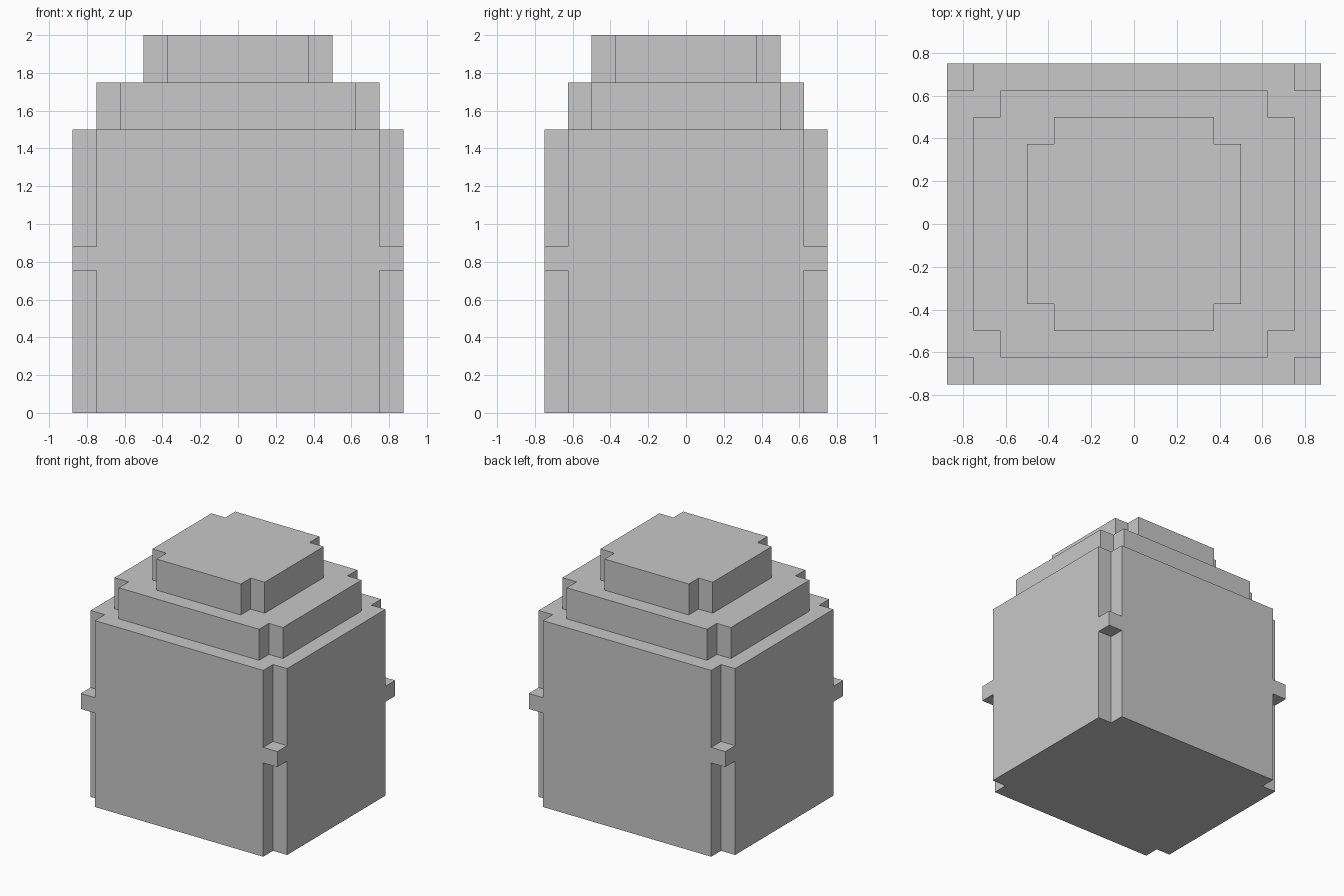
import bpy
import bmesh

cube = bpy.data.objects.get("Cube")
if cube:
    bpy.data.objects.remove(cube, do_unlink=True)

NOTCH = 0.125

grey = bpy.data.materials.new("light_grey")
grey.use_nodes = True
colour = (0.58, 0.58, 0.58, 1.0)
grey.diffuse_color = colour
grey.node_tree.nodes["Principled BSDF"].inputs["Base Color"].default_value = colour


def extrude_outline(name, outline, z0, z1):
    """Extrude a closed xy outline from z0 up to z1."""
    bm = bmesh.new()
    base = bm.faces.new([bm.verts.new((x, y, z0)) for x, y in outline])
    top = bmesh.ops.extrude_face_region(bm, geom=[base], use_keep_orig=True)
    verts = [g for g in top["geom"] if isinstance(g, bmesh.types.BMVert)]
    bmesh.ops.translate(bm, verts=verts, vec=(0, 0, z1 - z0))
    bmesh.ops.recalc_face_normals(bm, faces=bm.faces)
    mesh = bpy.data.meshes.new(name)
    bm.to_mesh(mesh)
    bm.free()
    mesh.materials.append(grey)
    obj = bpy.data.objects.new(name, mesh)
    bpy.context.collection.objects.link(obj)
    return obj


def notched_outline(hx, hy):
    """Rectangle with a small square cut out of each corner."""
    nx, ny = hx - NOTCH, hy - NOTCH
    return [(nx, -hy), (nx, -ny), (hx, -ny), (hx, ny), (nx, ny), (nx, hy),
            (-nx, hy), (-nx, ny), (-hx, ny), (-hx, -ny), (-nx, -ny), (-nx, -hy)]


# Stacked tiers: name, half width, half depth, bottom, top
for name, hx, hy, z0, z1 in [("main_body", 0.875, 0.75, 0.0, 1.5),
                             ("middle_tier", 0.75, 0.625, 1.5, 1.75),
                             ("top_tier", 0.5, 0.5, 1.75, 2.0)]:
    extrude_outline(name, notched_outline(hx, hy), z0, z1)

# Small blocks bridging the corner notches of the body
for side, sx in (("left", 1), ("right", -1)):
    for end, sy in (("front", -1), ("back", 1)):
        x0, x1 = sx * 0.75, sx * 0.875
        y0, y1 = sy * 0.625, sy * 0.75
        extrude_outline(f"corner_block_{end}_{side}",
                        [(x0, y0), (x1, y0), (x1, y1), (x0, y1)], 0.755, 0.88)
